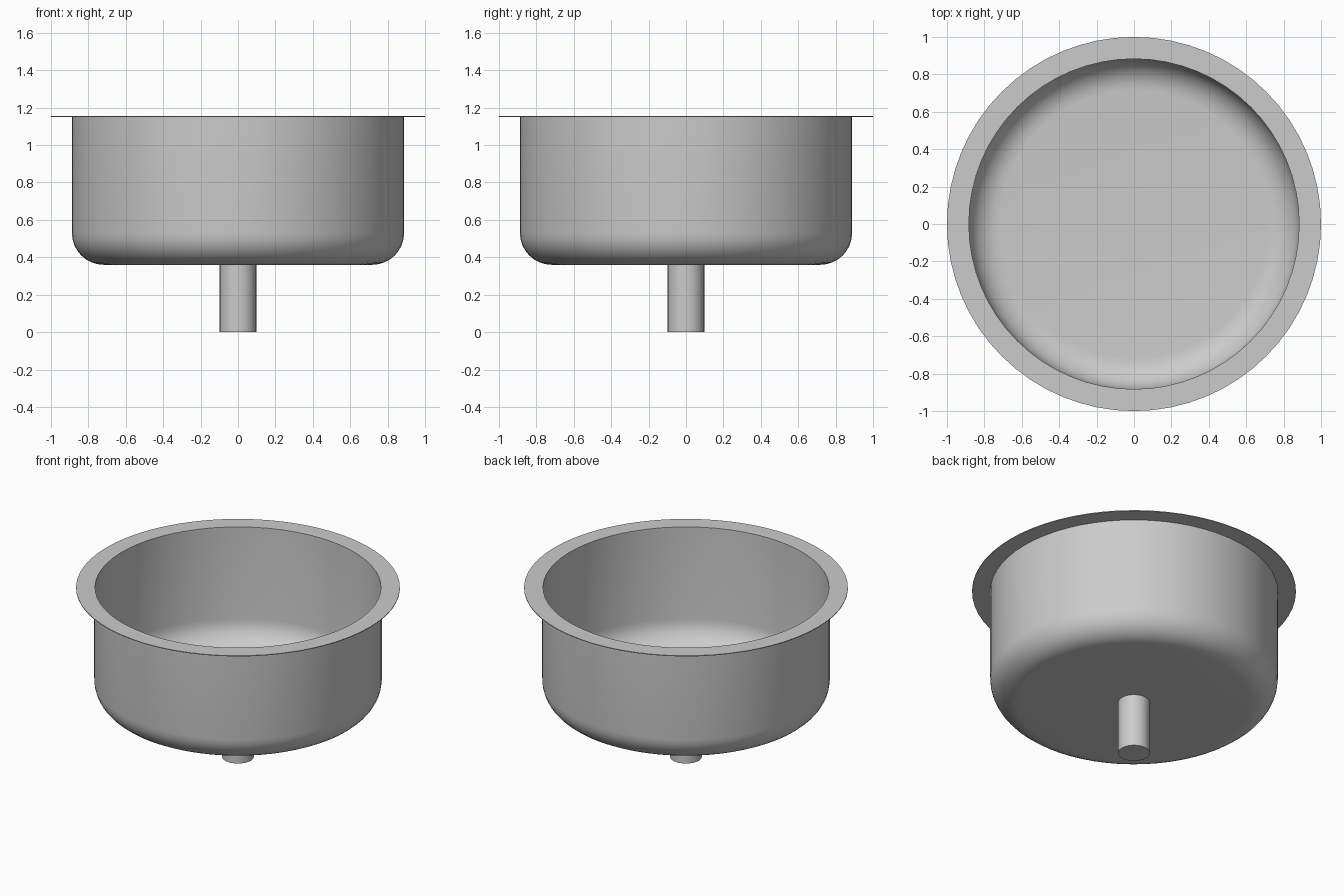
import bpy, bmesh, math

if "Cube" in bpy.data.objects:
    bpy.data.objects.remove(bpy.data.objects["Cube"])


def lathe(name, profile, segments, color=None):
    """Revolve an (r, z) outline around z; points at r = 0 become poles."""
    bm = bmesh.new()
    rings = []
    for r, z in profile:
        if r == 0:
            rings.append([bm.verts.new((0, 0, z))] * segments)
        else:
            rings.append([bm.verts.new((r * math.cos(a), r * math.sin(a), z))
                          for a in (2 * math.pi * i / segments for i in range(segments))])
    for low, high in zip(rings, rings[1:]):
        for i in range(segments):
            j = (i + 1) % segments
            corners = list(dict.fromkeys((low[i], low[j], high[j], high[i])))
            bm.faces.new(corners)
    bmesh.ops.recalc_face_normals(bm, faces=bm.faces)
    mesh = bpy.data.meshes.new(name)
    bm.to_mesh(mesh)
    bm.free()
    obj = bpy.data.objects.new(name, mesh)
    bpy.context.collection.objects.link(obj)
    if color:
        mat = bpy.data.materials.new(name + "_metal")
        mat.diffuse_color = color
        mat.use_nodes = True
        mat.node_tree.nodes["Principled BSDF"].inputs["Base Color"].default_value = mat.diffuse_color
        mesh.materials.append(mat)
    bpy.ops.object.select_all(action='DESELECT')
    obj.select_set(True)
    bpy.context.view_layer.objects.active = obj
    bpy.ops.object.shade_smooth_by_angle(angle=math.radians(30))
    return obj


def bowl_side(wall, floor, fillet, steps=8):
    """Floor centre, rounded corner, up to the wall."""
    pts = [(0, floor)]
    for i in range(steps + 1):
        a = math.pi / 2 * i / steps
        pts.append((wall - fillet + fillet * math.sin(a),
                    floor + fillet - fillet * math.cos(a)))
    return pts


TOP, FLOOR, WALL, FILLET, T = 1.155, 0.36, 0.888, 0.17, 0.005

# Bowl with rounded floor and flat rim, as one thin sheet
outer = bowl_side(WALL, FLOOR, FILLET)
inner = bowl_side(WALL - T, FLOOR + T, FILLET - T)
rim = [(WALL, TOP - T), (1.0, TOP - T), (1.0, TOP), (WALL - T, TOP)]
lathe("sink_bowl", outer + rim + inner[::-1], 64)

# Drain flange with a shallow recessed plug
lathe("drain_flange", [(0, FLOOR + 0.002), (0.2, FLOOR + 0.002), (0.2, FLOOR + 0.012),
                       (0.163, FLOOR + 0.012), (0.163, FLOOR + 0.007), (0, FLOOR + 0.007)],
      48, (0.8, 0.8, 0.81, 1))

# Waste pipe below the bowl
lathe("drain_pipe", [(0, 0), (0.098, 0), (0.098, FLOOR + 0.001), (0, FLOOR + 0.001)], 32)
